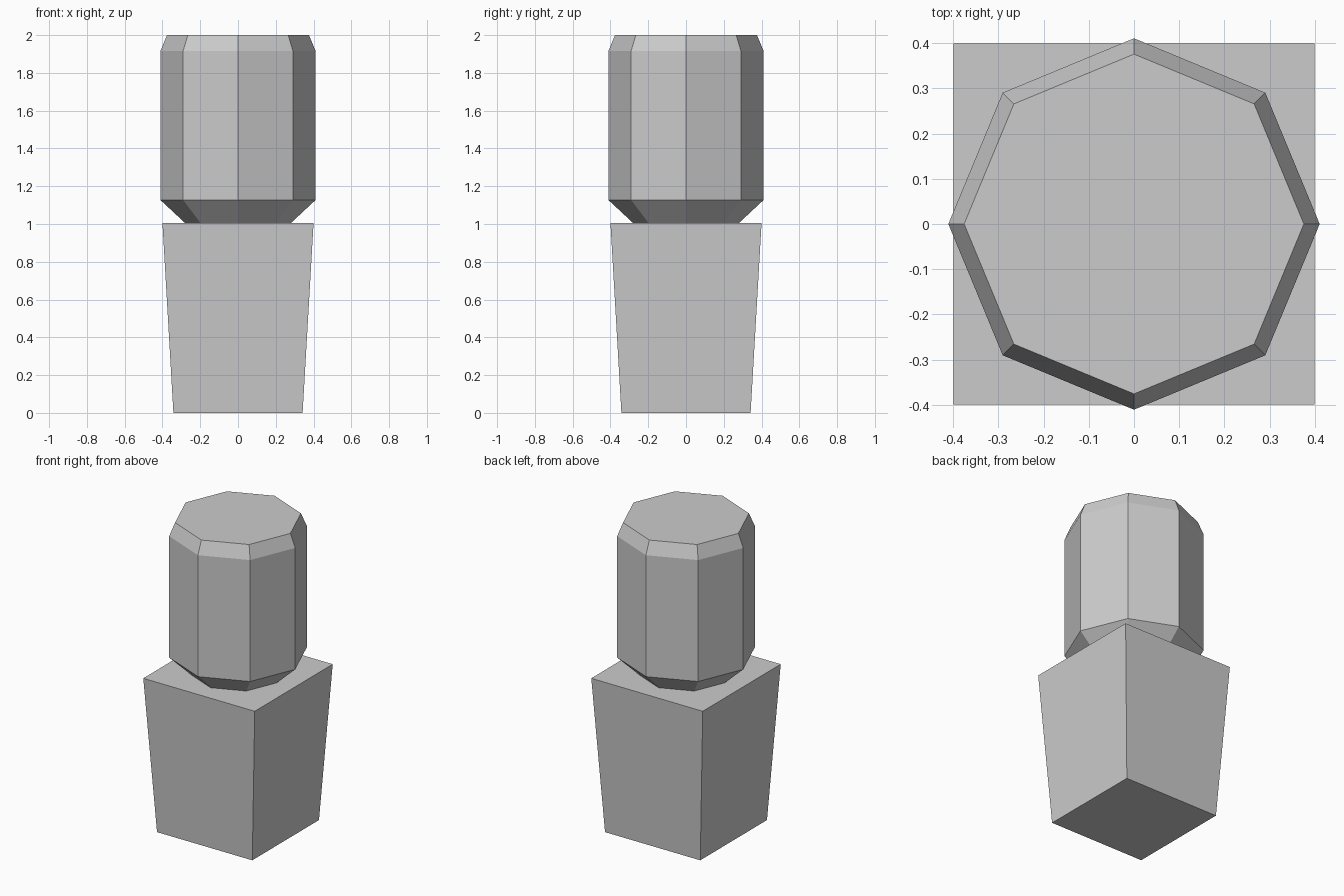
import bpy, bmesh
from math import cos, sin, pi

if "Cube" in bpy.data.objects:
    bpy.data.objects.remove(bpy.data.objects["Cube"])


def loft(name, sides, turn, profile):
    """Stack regular polygon rings given as (radius, z) and cap both ends."""
    bm = bmesh.new()
    rings = []
    for r, z in profile:
        angles = [turn + 2 * pi * i / sides for i in range(sides)]
        rings.append([bm.verts.new((r * cos(a), r * sin(a), z)) for a in angles])
    for low, high in zip(rings, rings[1:]):
        for i in range(sides):
            j = (i + 1) % sides
            bm.faces.new((low[i], low[j], high[j], high[i]))
    bm.faces.new(rings[0][::-1])
    bm.faces.new(rings[-1])
    mesh = bpy.data.meshes.new(name)
    bm.to_mesh(mesh)
    bm.free()
    obj = bpy.data.objects.new(name, mesh)
    bpy.context.collection.objects.link(obj)
    return obj


# Square tapered lower block (half widths converted to corner radii)
loft("tapered_base", 4, pi / 4, [(0.342 * 2 ** 0.5, 0), (0.40 * 2 ** 0.5, 1.005)])

# Eight-sided head with a narrow neck and a bevelled top
loft("octagonal_head", 8, 0, [(0.28, 1.005), (0.411, 1.127), (0.411, 1.915), (0.376, 2.0)])
